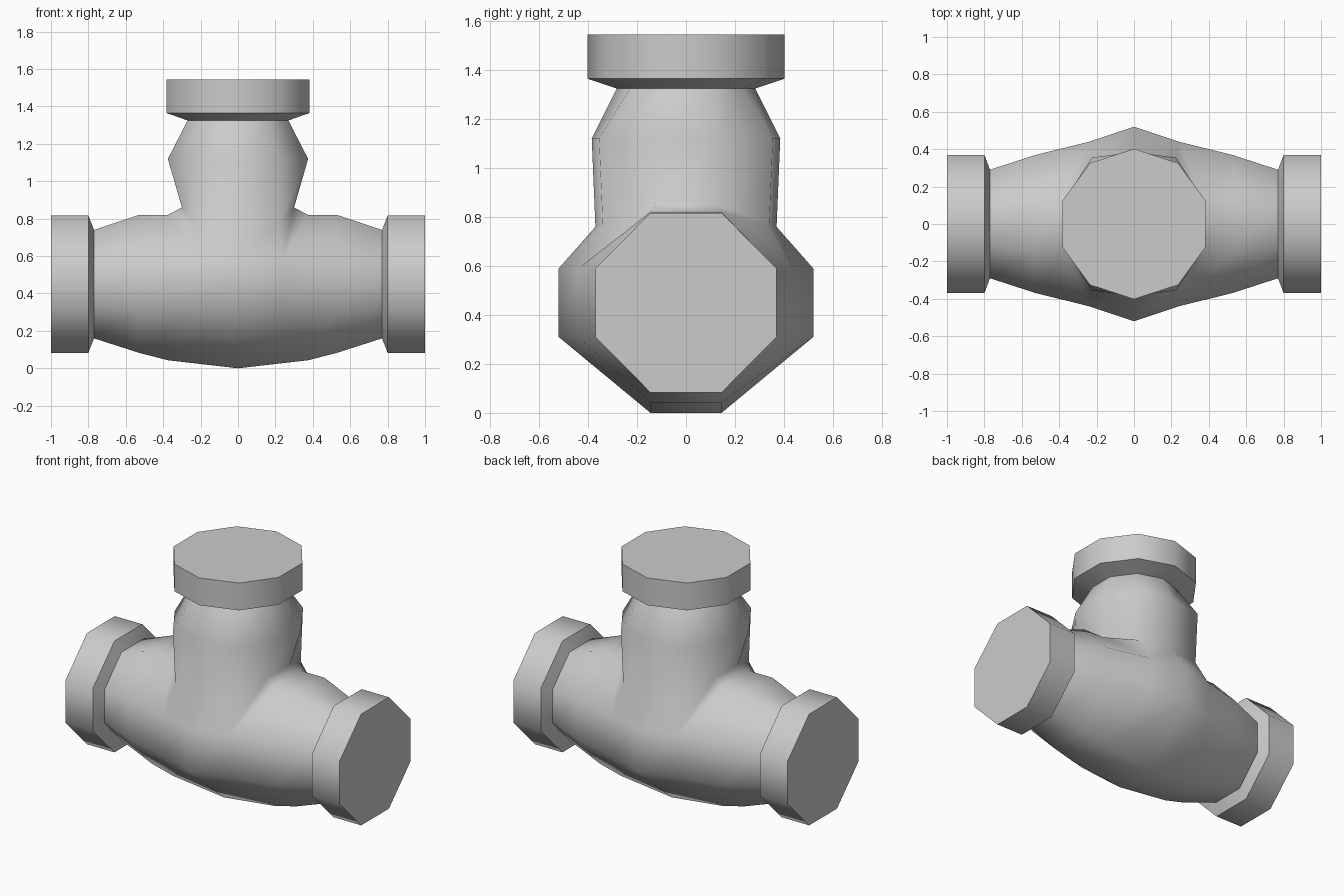
import bpy, bmesh, math

if "Cube" in bpy.data.objects:
    bpy.data.objects.remove(bpy.data.objects["Cube"])

bm = bmesh.new()
AXIS_Z = 0.45


def body_ring(x_side, x_flat, hy, bottom, top, a=0.14, b=0.145):
    # Octagonal section of the main pipe; side corners may sit at another x
    pts = [(x_side, hy, -a), (x_side, hy, a), (x_flat, b, top), (x_flat, -b, top),
           (x_side, -hy, a), (x_side, -hy, -a), (x_flat, -b, -bottom), (x_flat, b, -bottom)]
    return [bm.verts.new((x, y, z + AXIS_Z)) for x, y, z in pts]


def branch_ring(p1, p2, p3):
    # Ten-sided section of the branch, mirrored from one quarter
    m = lambda p, sx, sy: (p[0] * sx, p[1] * sy, p[2])
    pts = [p1, p2, p3, m(p2, -1, 1), m(p1, -1, 1),
           m(p1, -1, -1), m(p2, -1, -1), m(p3, 1, -1), m(p2, 1, -1), m(p1, 1, -1)]
    return [bm.verts.new(p) for p in pts]


def round_ring(r, z):
    p = [(r * math.cos(math.radians(t)), r * math.sin(math.radians(t)), z) for t in (18, 54, 90)]
    return branch_ring(*p)


def bridge(r0, r1, skip=()):
    n = len(r0)
    for i in range(n):
        if i not in skip:
            j = (i + 1) % n
            bm.faces.new((r0[i], r0[j], r1[j], r1[i]))


# Main pipe: half profile from the end cap inward, then mirrored
half = [(1.0, 1.0, 0.37, 0.367, 0.367),
        (0.8, 0.8, 0.37, 0.367, 0.367),
        (0.77, 0.77, 0.29, 0.29, 0.29, 0.11, 0.115),
        (0.53, 0.53, 0.368, 0.367, 0.37),
        (0.24, 0.375, 0.44, 0.407, 0.37)]
right = [body_ring(*s) for s in half]
middle = body_ring(0, 0, 0.52, 0.45, 0.37)
left = [body_ring(-s[0], -s[1], *s[2:]) for s in reversed(half)]
rings = right + [middle] + left
for k in range(len(rings) - 1):
    bridge(rings[k], rings[k + 1], skip=(1, 2, 3) if k in (4, 5) else ())
bm.faces.new(rings[0])
bm.faces.new(rings[-1])

# Branch: starts from the ten-sided opening left in the main pipe
R, M, L = right[-1], middle, left[0]
opening = [R[2], R[1], M[1], L[1], L[2], L[3], L[4], M[4], R[4], R[3]]
branch = [opening,
          branch_ring((0.30, 0.12, 0.86), (0.22, 0.34, 0.77), (0, 0.37, 0.76)),
          branch_ring((0.375, 0.125, 1.12), (0.225, 0.355, 1.12), (0, 0.385, 1.12)),
          round_ring(0.283, 1.325),
          round_ring(0.402, 1.365),
          round_ring(0.402, 1.545)]
for lower, upper in zip(branch, branch[1:]):
    bridge(lower, upper)
bm.faces.new(branch[-1])

# Remove the unused middle top corners
for v in (M[2], M[3]):
    bm.verts.remove(v)
bmesh.ops.recalc_face_normals(bm, faces=bm.faces[:])

mesh = bpy.data.meshes.new("pipe_tee")
bm.to_mesh(mesh)
bm.free()
tee = bpy.data.objects.new("pipe_tee", mesh)
bpy.context.collection.objects.link(tee)
bpy.context.view_layer.objects.active = tee
tee.select_set(True)
bpy.ops.object.shade_smooth_by_angle(angle=math.radians(50))
